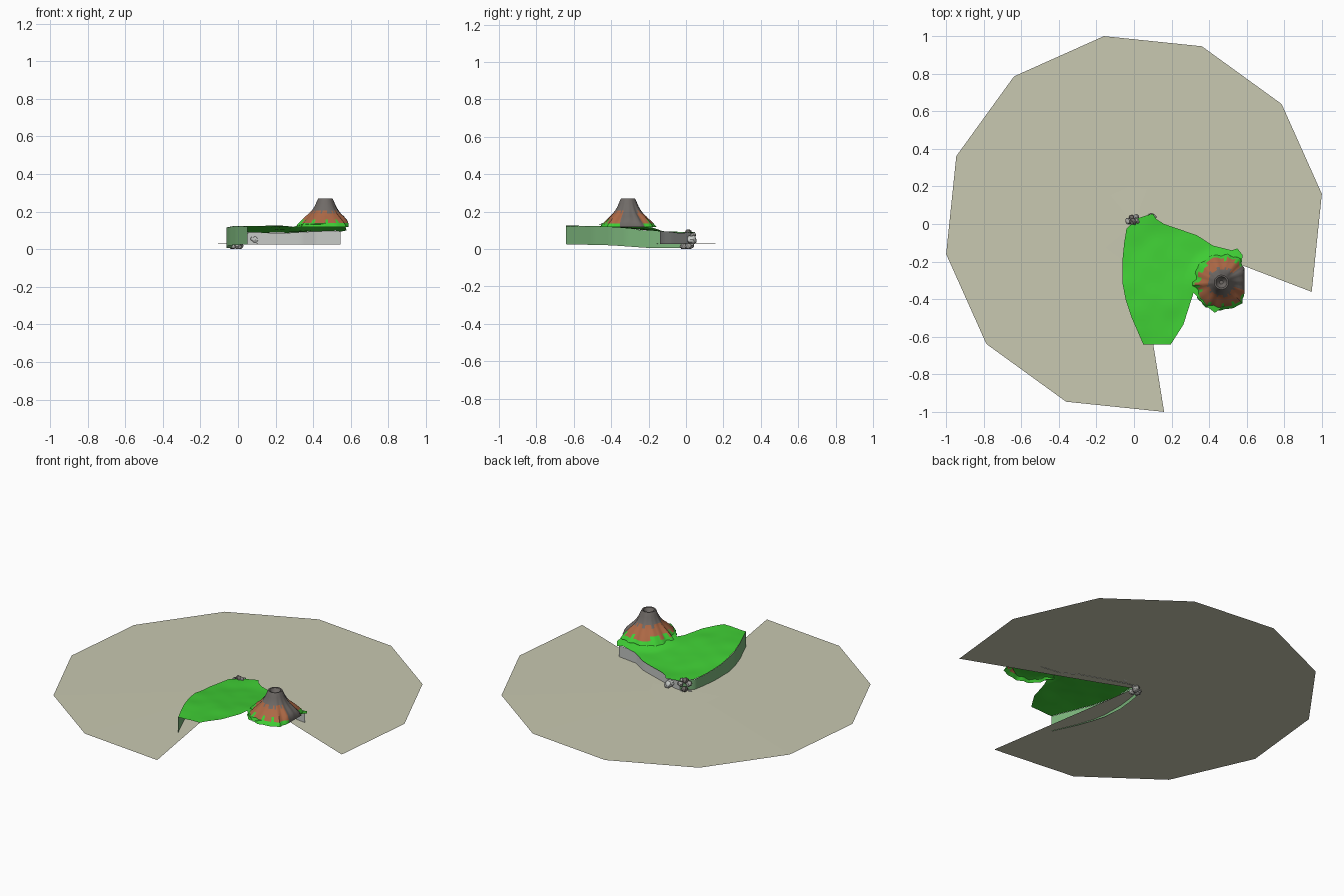
import bpy, bmesh, math, random
from mathutils import Vector, noise
from mathutils.geometry import delaunay_2d_cdt

if "Cube" in bpy.data.objects:
    bpy.data.objects.remove(bpy.data.objects["Cube"])

random.seed(4)


def material(name, rgb):
    m = bpy.data.materials.new(name)
    m.diffuse_color = (*rgb, 1)
    m.use_nodes = True
    m.node_tree.nodes["Principled BSDF"].inputs["Base Color"].default_value = m.diffuse_color
    return m


SAND = material("pale sand", (0.58, 0.58, 0.44))
GRASS = material("grass green", (0.05, 0.62, 0.035))
CLIFF_GREEN = material("pale cliff green", (0.20, 0.46, 0.20))
CLIFF_GREY = material("cliff grey", (0.56, 0.58, 0.56))
LAVA = material("rust orange", (0.42, 0.14, 0.06))
ASH = material("ash grey", (0.16, 0.145, 0.135))
STONE = material("stone grey", (0.38, 0.38, 0.36))


def make(name, verts, faces, mats, smooth=None):
    me = bpy.data.meshes.new(name)
    me.from_pydata(verts, [], faces)
    ob = bpy.data.objects.new(name, me)
    bpy.context.collection.objects.link(ob)
    for m in mats:
        me.materials.append(m)
    if smooth:
        bpy.ops.object.select_all(action='DESELECT')
        ob.select_set(True)
        bpy.context.view_layer.objects.active = ob
        bpy.ops.object.shade_smooth_by_angle(angle=math.radians(smooth))
    return ob


def lerp_table(t, table):
    for (a, va), (b, vb) in zip(table, table[1:]):
        if t <= b:
            return va + (vb - va) * max(0, (t - a) / (b - a))
    return table[-1][1]


CX, CY = 0.465, -0.31          # volcano centre


def ground(x, y):
    """Height of the grassy plateau, with a shoulder around the volcano."""
    t = min(1, max(0, -y / 0.5))
    z = 0.089 + 0.034 * t * t * (3 - 2 * t)
    d = math.hypot(x - CX, y - CY)
    z += lerp_table(d, [(0, 0.022), (0.11, 0.022), (0.19, 0)])
    return z + 0.005 * noise.noise(Vector((x * 9, y * 9, 2)))


# Ground disc: twelve sides with two segments left open at the front right
verts = [(0, 0, 0.03)]
for r, z in ((0.2, 0.028), (1.012, 0.027)):
    for i in range(11):
        a = math.radians(-20.9 + 30 * i)
        verts.append((r * math.cos(a), r * math.sin(a), z))
faces = []
for i in range(1, 11):
    faces += [(0, i, i + 1), (i, i + 11, i + 12, i + 1)]
make("ground_disc", verts, faces, [SAND])

# Island plateau: outline filled with a fine triangulated height field
north = [(0.02, 0.03), (0.055, 0.042), (0.10, 0.055), (0.12, 0.025), (0.16, 0.0),
         (0.335, -0.06), (0.42, -0.115), (0.52, -0.14), (0.55, -0.13)]
east = [(0.578, -0.165), (0.572, -0.21), (0.588, -0.27), (0.585, -0.33), (0.535, -0.40),
        (0.43, -0.472), (0.365, -0.42), (0.317, -0.365), (0.263, -0.535), (0.195, -0.642)]
west = [(0.05, -0.642), (-0.013, -0.497), (-0.045, -0.40), (-0.06, -0.32),
        (-0.061, -0.19), (-0.052, -0.10), (-0.04, -0.025)]


def resample(points, step=0.02):
    out = []
    for (ax, ay), (bx, by) in zip(points, points[1:]):
        n = max(1, round(math.hypot(bx - ax, by - ay) / step))
        out += [(ax + (bx - ax) * k / n, ay + (by - ay) * k / n) for k in range(n)]
    return out + [points[-1]]


loop = north + east + west
edge = resample(loop + [loop[0]])[:-1]
pts = [Vector(p) for p in edge]
n_edge = len(pts)
for i in range(34):
    for j in range(36):
        pts.append(Vector((-0.07 + 0.02 * (i + 0.5 * (j % 2)), -0.65 + 0.02 * j)))
cdt = delaunay_2d_cdt(pts, [(i, (i + 1) % n_edge) for i in range(n_edge)], [], 1, 1e-5)
verts = [(p.x, p.y, ground(p.x, p.y)) for p in cdt[0]]
faces = []
for f in cdt[2]:
    a, b, c = (cdt[0][i] for i in f)
    area = (b.x - a.x) * (c.y - a.y) - (b.y - a.y) * (c.x - a.x)
    faces.append(list(f) if area > 0 else list(f)[::-1])
make("grass_plateau", verts, faces, [GRASS], 40)


# Cliff skirts hanging from the plateau edge down to the disc
def skirt(name, path, bottom, mat):
    path = resample(path)
    v = []
    for x, y in path:
        v += [(x, y, bottom(x, y)), (x, y, ground(x, y) - 0.001)]
    f = [(2 * i, 2 * i + 1, 2 * i + 3, 2 * i + 2) for i in range(len(path) - 1)]
    make(name, v, f, [mat], 50)


skirt("west_cliff", west + [(0.02, 0.028)],
      lambda x, y: lerp_table(y, [(-0.65, 0.026), (-0.4, 0.02), (-0.2, 0.006), (0, 0.006)]),
      CLIFF_GREEN)
skirt("north_cliff", [(0.02, 0.028), (0.06, 0.022), (0.16, -0.01), (0.335, -0.07),
                      (0.42, -0.123), (0.545, -0.14)],
      lambda x, y: 0.026, CLIFF_GREY)

# Volcano: lathed cone with ridges, a crater, and colours by height and direction
profile = [(0.150, 0.118), (0.135, 0.138), (0.115, 0.158), (0.098, 0.175), (0.082, 0.19),
           (0.069, 0.207), (0.058, 0.225), (0.050, 0.243), (0.043, 0.26), (0.038, 0.269),
           (0.030, 0.268), (0.022, 0.25), (0.010, 0.238)]
SEG = 56
verts, faces = [], []
for k, (r, z) in enumerate(profile):
    for i in range(SEG):
        a = 2 * math.pi * i / SEG
        d = Vector((math.cos(a), math.sin(a), 0))
        amount = min(1, max(0, (r - 0.038) / 0.06)) if k < 10 else 0
        rr = r * (1 + amount * (0.13 * noise.noise(d * 4 + Vector((0, 0, z * 4)))
                                + 0.025 * (-1) ** (i // 2)))
        # the east flank is cut short by the island rim
        rr = min(rr, 0.122 / max(0.2, d.x))
        verts.append((CX + rr * d.x, CY + rr * d.y, z))
for k in range(len(profile) - 1):
    for i in range(SEG):
        j = (i + 1) % SEG
        faces.append((k * SEG + i, k * SEG + j, (k + 1) * SEG + j, (k + 1) * SEG + i))
faces.append([(len(profile) - 1) * SEG + i for i in range(SEG)])
volcano = make("volcano", verts, faces, [GRASS, LAVA, ASH], 45)
for p in volcano.data.polygons:
    c = p.center
    a = math.atan2(c.y - CY, c.x - CX)
    jag = random.uniform(-0.012, 0.012)
    if c.z > 0.202 + jag or -0.35 < a < 0.7:
        p.material_index = 2
    elif c.z > 0.143 + jag:
        p.material_index = 1
    else:
        p.material_index = 0


# Boulders clustered at the island's inner corner
def boulder(name, x, y, z, r, mat):
    bm = bmesh.new()
    bmesh.ops.create_icosphere(bm, subdivisions=2, radius=r)
    for v in bm.verts:
        v.co *= 1 + 0.35 * noise.noise(v.co * (1.3 / r) + Vector((x * 90, y * 90, 0)))
        v.co.z = max(v.co.z * 0.9, -z)
        v.co += Vector((x, y, z))
    me = bpy.data.meshes.new(name)
    bm.to_mesh(me)
    bm.free()
    me.materials.append(mat)
    bpy.context.collection.objects.link(bpy.data.objects.new(name, me))


rocks = [(-0.028, 0.0, 0.016, 0.02), (0.005, 0.02, 0.018, 0.022), (-0.012, 0.03, 0.045, 0.018),
         (-0.03, 0.015, 0.075, 0.017), (0.012, 0.038, 0.075, 0.015), (-0.005, 0.012, 0.09, 0.018),
         (0.0, -0.015, 0.014, 0.018), (0.015, 0.015, 0.088, 0.013)]
for i, (x, y, z, r) in enumerate(rocks):
    boulder(f"boulder_{i + 1}", x, y, z, r, ASH if i % 3 == 2 else STONE)
boulder("pale_boulder", 0.092, 0.03, 0.05, 0.026, CLIFF_GREY)
